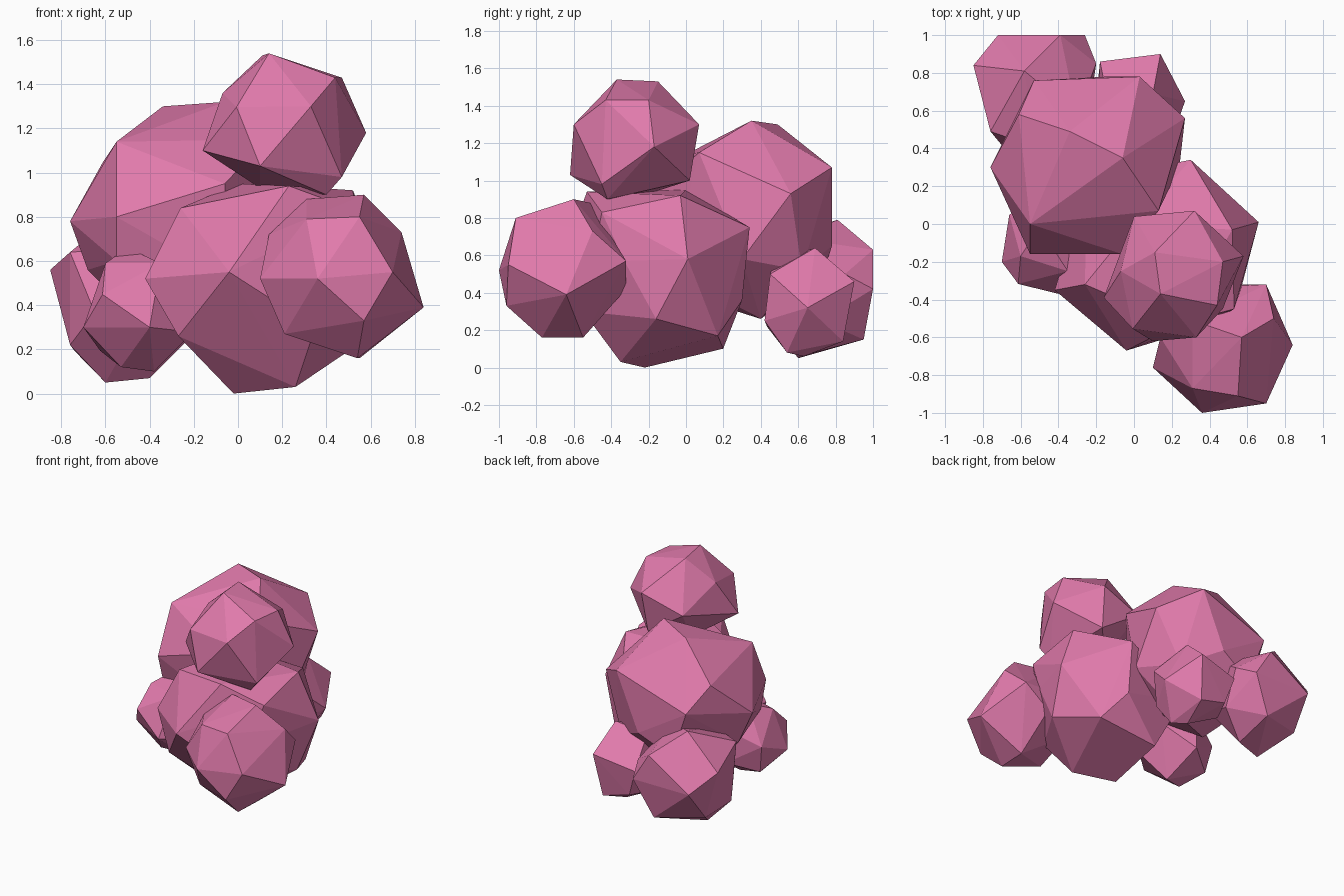
import bpy, bmesh, math
from mathutils import Vector

pink = bpy.data.materials.new("pink")
pink.diffuse_color = (0.75, 0.195, 0.41, 1)


def even_directions(n):
    """Evenly spread unit directions."""
    for i in range(n):
        z = 1 - (2 * i + 1) / n
        a = i * math.pi * (3 - math.sqrt(5))
        s = math.sqrt(1 - z * z)
        yield Vector((s * math.cos(a), s * math.sin(a), z))


def puff(name, centre, radius, corners):
    """Faceted ball: a hull of its leading corners, rounded out where none are given."""
    c = Vector(centre)
    pts = [Vector(p) for p in corners]
    # fill the widest gaps first, until no gap is larger than a typical face
    dirs = list(even_directions(200))
    while True:
        gap = lambda d: min(d.angle(p - c) for p in pts)
        d = max(dirs, key=gap)
        if gap(d) < math.radians(41):
            break
        p = c + d * radius
        p.z = max(p.z, 0.01)
        pts.append(p)
        dirs.remove(d)
    bm = bmesh.new()
    for p in pts:
        bm.verts.new(p)
    bmesh.ops.convex_hull(bm, input=bm.verts[:])
    inner = [v for v in bm.verts if not v.link_faces]
    bmesh.ops.delete(bm, geom=inner, context='VERTS')
    bmesh.ops.recalc_face_normals(bm, faces=bm.faces[:])
    me = bpy.data.meshes.new(name)
    bm.to_mesh(me)
    bm.free()
    me.materials.append(pink)
    ob = bpy.data.objects.new(name, me)
    bpy.context.collection.objects.link(ob)


# two large puffs
puff("main_puff", (0.13, -0.14, 0.48), 0.53, [
    (-.04, -.67, .55), (-.26, -.32, .84), (-.42, -.35, .52), (-.27, -.43, .26),
    (.35, -.55, .3), (.23, -.53, .94), (-.02, -.22, .0), (.26, -.35, .03),
    (.66, .01, .58), (.6, -.16, .26), (.44, .17, .17), (.3, .34, .75),
    (.52, -.03, .92), (.53, -.45, .83), (.57, -.33, .57), (.3, .3, .36),
    (0, 0, .95)])
puff("back_puff", (-.24, .31, .8), 0.53, [
    (-.06, .35, 1.32), (-.55, 0, 1.14), (-.55, -.16, .8), (-.76, .3, .78),
    (-.34, .49, 1.3), (-.61, .58, 1.05), (-.53, .76, .88), (.03, .78, 1.07),
    (-.15, .78, .65), (.27, .56, .93), (.13, .07, 1.15), (-.06, -.16, .95),
    (.24, .3, .58), (-.55, -.1, .6), (-.68, .35, .56), (-.4, .74, .52),
    (.1, .62, .52), (-.08, .4, .26)])

# medium puffs
puff("top_puff", (.2, -.28, 1.21), 0.355, [
    (.14, -.37, 1.54), (.11, -.15, 1.53), (.32, .07, 1.3), (.47, -.2, 1.43),
    (.44, -.43, 1.43), (.58, -.17, 1.18), (.1, -.62, 1.03), (-.16, -.39, 1.1),
    (-.07, -.25, 1.36), (.33, -.6, 1.3), (.47, -.45, .98), (.4, -.42, .9),
    (.1, -.2, .93), (0, .04, 1.2), (.3, .02, 1.0)])
puff("front_puff", (.47, -.66, .53), 0.36, [
    (.84, -.64, .39), (.57, -.6, .9), (.36, -1, .52), (.7, -.95, .55),
    (.57, -.96, .33), (.1, -.76, .52), (.31, -.87, .79), (.55, -.91, .8),
    (.74, -.5, .73), (.31, -.51, .88), (.14, -.6, .72), (.54, -.77, .16),
    (.21, -.75, .27), (.7, -.32, .57), (.5, -.32, .42), (.55, -.55, .16)])
puff("rear_puff", (-.52, .68, .43), 0.355, [
    (-.85, .84, .56), (-.72, 1, .42), (-.39, 1, .63), (-.26, 1, .42),
    (-.58, .81, .79), (-.76, .49, .64), (-.76, .55, .22), (-.6, .6, .05),
    (-.4, .65, .07), (-.4, .95, .15), (-.2, .85, .5), (-.22, .72, .25)])

# small puffs
puff("left_small_puff", (-.45, -.1, .38), 0.28, [
    (-.7, -.2, .3), (-.6, -.17, .59), (-.5, -.02, .66), (-.4, -.37, .3),
    (-.35, -.25, .59), (-.53, -.15, .12), (-.38, -.1, .1), (-.66, .05, .4)])
puff("right_small_puff", (.02, .65, .36), 0.28, [
    (.14, .9, .46), (.1, .69, .64), (.27, .65, .32), (.1, .84, .14),
    (.05, .63, .06), (.12, .54, .08), (.2, .45, .5), (.15, .42, .25),
    (-.18, .86, .4)])
